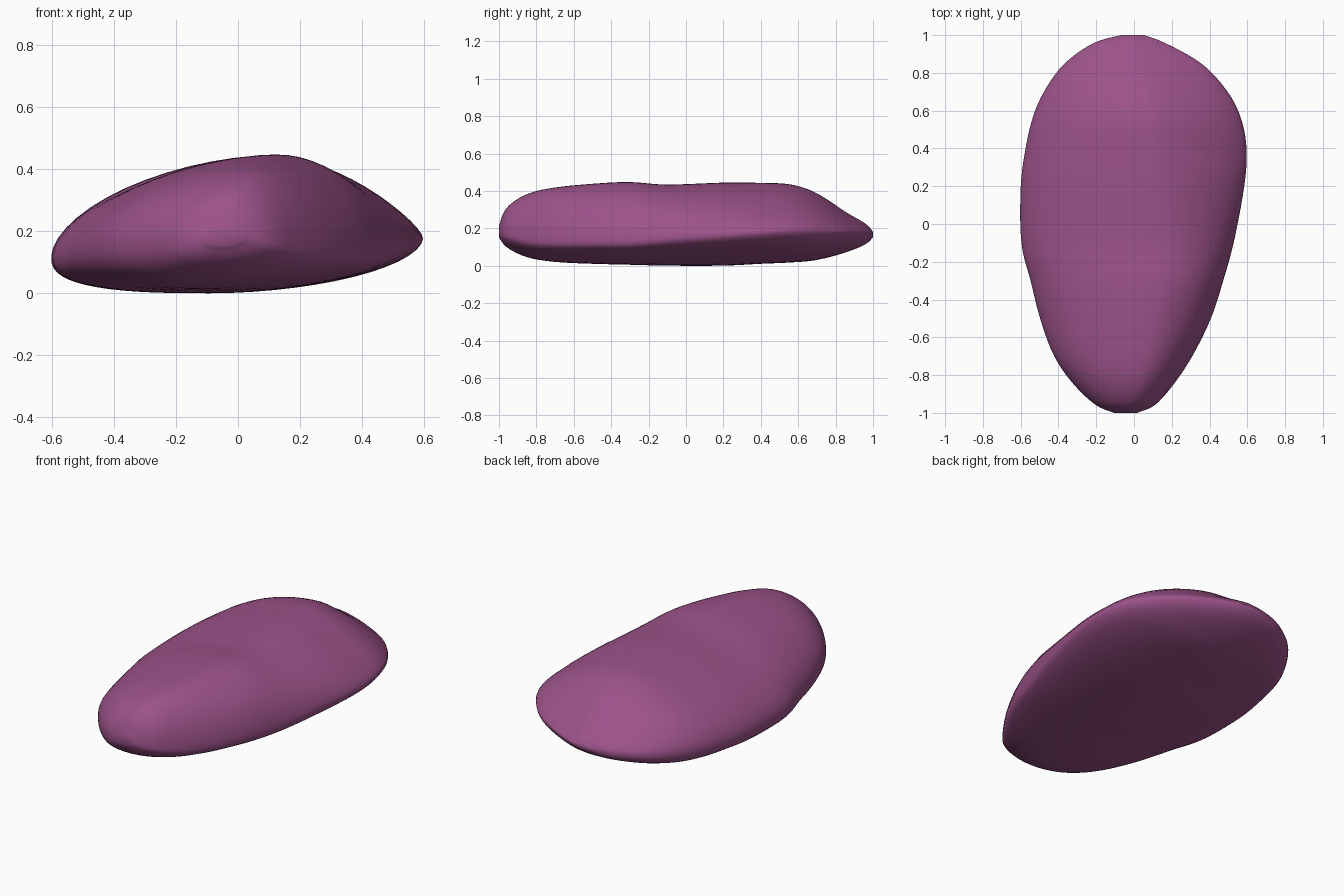
import bpy, bmesh, math

if "Cube" in bpy.data.objects:
    bpy.data.objects.remove(bpy.data.objects["Cube"])

# cross-sections front to back: y, left x, right x, left rim z, right rim z, crest x, crest z, base z
SECTIONS = [
    (-1.00, -.10, .01, .18, .18, -.04, .21, .155),
    (-.96, -.20, .11, .18, .16, -.02, .31, .10),
    (-.85, -.32, .21, .17, .13, .02, .385, .045),
    (-.70, -.425, .31, .16, .12, .06, .42, .02),
    (-.50, -.50, .41, .14, .12, .10, .44, .01),
    (-.30, -.55, .475, .13, .12, .13, .45, .005),
    (-.10, -.60, .53, .12, .14, .13, .435, .0),
    (.20, -.603, .588, .12, .165, .12, .447, .0),
    (.40, -.577, .60, .125, .18, .10, .445, .01),
    (.56, -.54, .57, .13, .19, .08, .437, .017),
    (.70, -.48, .50, .14, .19, .05, .39, .03),
    (.85, -.37, .36, .15, .185, .02, .29, .07),
    (.96, -.21, .16, .16, .18, .0, .225, .115),
    (1.00, -.06, .05, .165, .175, .0, .18, .155),
]
STEPS, QUARTER = 5, 14


def smooth_rows(rows, steps):
    """Catmull-Rom interpolation between the cross-sections."""
    out = []
    for i in range(len(rows) - 1):
        a, b = rows[max(i - 1, 0)], rows[i]
        c, d = rows[i + 1], rows[min(i + 2, len(rows) - 1)]
        for s in range(steps):
            t = s / steps
            out.append([q + .5 * t * (r - p + t * (2*p - 5*q + 4*r - w + t * (3*(q - r) + w - p)))
                        for p, q, r, w in zip(a, b, c, d)])
    return out + [list(rows[-1])]


def section_ring(row):
    """Four superellipse quarters: right top, left top, left base, right base."""
    y, xl, xr, zl, zr, xc, zc, zb = row
    xb = xl * .55 + xr * .45
    back = min(max((y + .3) / .7, 0), 1)
    quarters = [(xr, zr, xc, zc, 1.9 - .55 * back), (xl, zl, xc, zc, 1.75),
                (xl, zl, xb, zb, 2.8), (xr, zr, xb, zb, 1.8)]
    ring = []
    for k, (xe, ze, xm, zm, p) in enumerate(quarters):
        for j in range(QUARTER):
            a = (k + j / QUARTER) * math.pi / 2
            c, s = abs(math.cos(a)), abs(math.sin(a))
            ring.append((xm + (xe - xm) * c ** (2 / p), y, ze + (zm - ze) * s ** (2 / p)))
    return ring


# stone body lofted through the sections
bm = bmesh.new()
rings = [[bm.verts.new(co) for co in section_ring(r)] for r in smooth_rows(SECTIONS, STEPS)]
n = 4 * QUARTER
for r0, r1 in zip(rings, rings[1:]):
    for j in range(n):
        bm.faces.new((r0[j], r0[(j + 1) % n], r1[(j + 1) % n], r1[j]))
bm.faces.new(rings[0])
bm.faces.new(rings[-1])

# soften seams between quarters
for _ in range(4):
    bmesh.ops.smooth_vert(bm, verts=bm.verts[:], factor=.4, use_axis_x=True, use_axis_y=False, use_axis_z=True)
bmesh.ops.recalc_face_normals(bm, faces=bm.faces[:])
for f in bm.faces:
    f.smooth = True
zmin = min(v.co.z for v in bm.verts)
bmesh.ops.translate(bm, verts=bm.verts[:], vec=(0, 0, -zmin))

mesh = bpy.data.meshes.new("stone")
bm.to_mesh(mesh)
bm.free()
stone = bpy.data.objects.new("stone", mesh)
bpy.context.collection.objects.link(stone)

# single purple colour
purple = bpy.data.materials.new("plum purple")
purple.diffuse_color = (.33, .085, .25, 1)
purple.use_nodes = True
purple.node_tree.nodes["Principled BSDF"].inputs["Base Color"].default_value = purple.diffuse_color
mesh.materials.append(purple)
